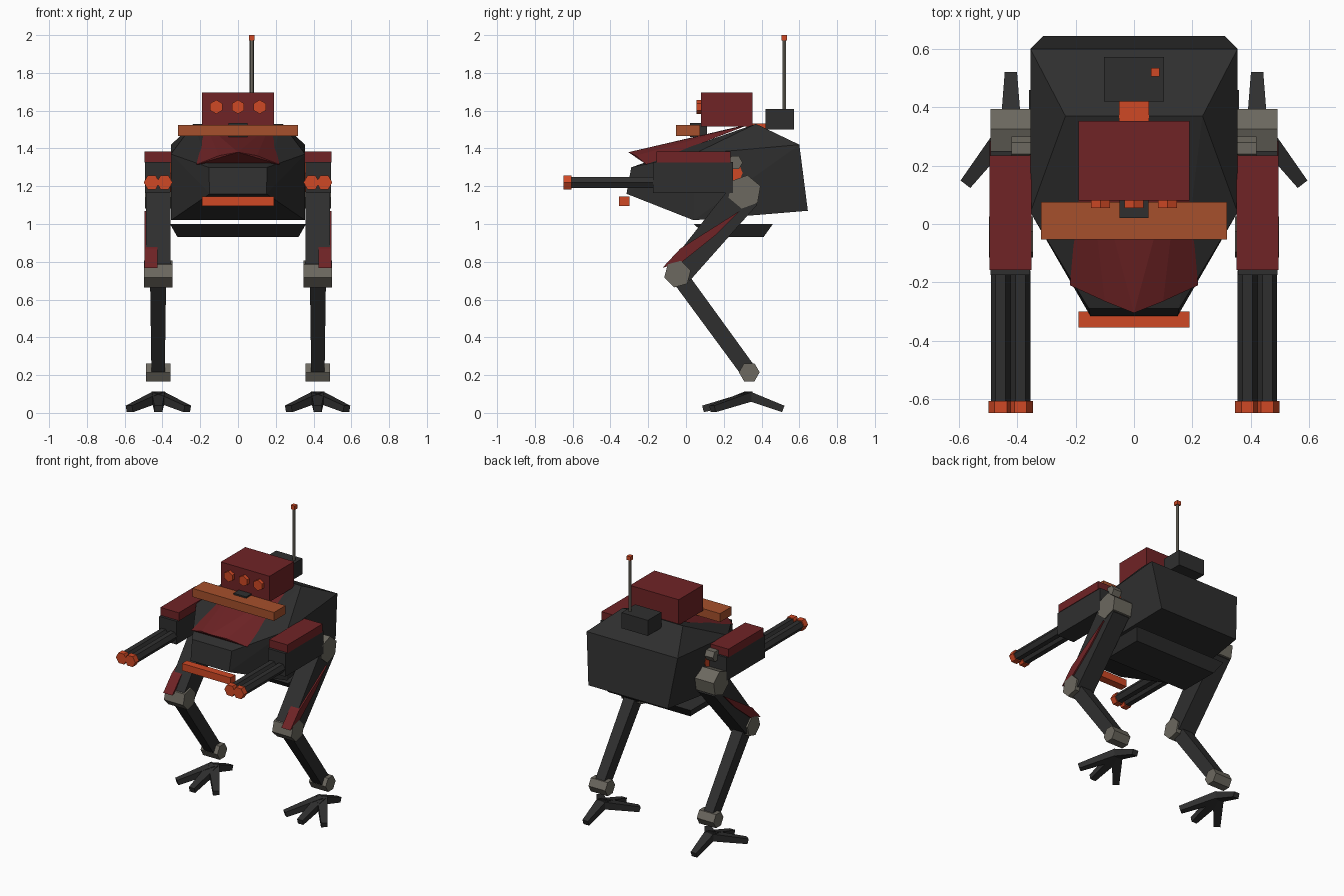
import bpy, bmesh, math
from mathutils import Vector

if "Cube" in bpy.data.objects:
    bpy.data.objects.remove(bpy.data.objects["Cube"])


def material(name, rgb):
    m = bpy.data.materials.new(name)
    m.diffuse_color = (*rgb, 1)
    m.use_nodes = True
    m.node_tree.nodes["Principled BSDF"].inputs["Base Color"].default_value = m.diffuse_color
    return m


DARK = material("dark_armour", (0.028, 0.028, 0.028))
RED = material("deep_red", (0.16, 0.017, 0.019))
ORANGE = material("bright_orange", (0.62, 0.065, 0.018))
RUST = material("rust_orange", (0.38, 0.08, 0.025))
GREY = material("joint_grey", (0.15, 0.14, 0.115))


def hull(name, pts, mat, mirror=False):
    """Convex solid around points, optionally mirrored across x = 0."""
    bm = bmesh.new()
    for p in pts:
        bm.verts.new(p)
    res = bmesh.ops.convex_hull(bm, input=bm.verts[:])
    junk = {g for g in res["geom_interior"] + res["geom_unused"] if isinstance(g, bmesh.types.BMVert)}
    bmesh.ops.delete(bm, geom=[v for v in junk if v.is_valid], context='VERTS')
    bmesh.ops.dissolve_limit(bm, angle_limit=0.01, verts=bm.verts[:], edges=bm.edges[:])
    bmesh.ops.recalc_face_normals(bm, faces=bm.faces[:])
    me = bpy.data.meshes.new(name)
    bm.to_mesh(me)
    bm.free()
    me.materials.append(mat)
    ob = bpy.data.objects.new(name, me)
    bpy.context.collection.objects.link(ob)
    if mirror:
        ob.modifiers.new("mirror", 'MIRROR').use_mirror_merge = False
    return ob


def both(pts):
    return [(s * x, y, z) for x, y, z in pts for s in (1, -1)]


def box(name, xs, ys, zs, mat, mirror=False):
    return hull(name, [(x, y, z) for x in xs for y in ys for z in zs], mat, mirror)


def prism(name, profile, x0, x1, mat, mirror=False):
    """Side profile (y, z) extruded along x."""
    return hull(name, [(x, y, z) for x in (x0, x1) for y, z in profile], mat, mirror)


def rod(name, a, b, r, mat, mirror=False, n=6, turn=0.0):
    """Straight n-sided cylinder from a to b."""
    a, b = Vector(a), Vector(b)
    d = (b - a).normalized()
    u = Vector((1, 0, 0)) if abs(d.x) < 0.5 else Vector((0, 1, 0))
    u = (u - d * u.dot(d)).normalized()
    v = d.cross(u)
    pts = []
    for i in range(n):
        t = 2 * math.pi * i / n + math.radians(turn)
        o = (u * math.cos(t) + v * math.sin(t)) * r
        pts += [a + o, b + o]
    return hull(name, pts, mat, mirror)


def beam(name, a, b, sa, sb, mat, mirror=False):
    """Tapered bar; sa and sb are (width, depth) at each end."""
    a, b = Vector(a), Vector(b)
    d = (b - a).normalized()
    u = d.cross(Vector((0, 0, 1))).normalized()
    v = u.cross(d)
    pts = [p + u * i * w / 2 + v * j * h / 2
           for p, (w, h) in ((a, sa), (b, sb)) for i in (1, -1) for j in (1, -1)]
    return hull(name, pts, mat, mirror)


# Main body and the tray below it
hull("body", both([(0.355, 0.60, 1.42), (0.31, 0.645, 1.07), (0.235, 0.37, 1.53),
                   (0.355, 0.04, 1.02), (0.355, 0.04, 1.37),
                   (0.155, -0.29, 1.30), (0.15, -0.315, 1.16)]), DARK)
hull("pelvis", both([(0.36, 0.04, 1.0), (0.36, 0.46, 1.0),
                     (0.32, 0.12, 0.93), (0.32, 0.41, 0.93)]), DARK)

# Faceted red cowl over the nose
hull("nose_cowl", [(0, -0.305, 1.38), (0, 0.34, 1.53)] +
     both([(0.10, -0.265, 1.362), (0.22, -0.21, 1.315), (0.17, 0.33, 1.525)]), RED)

# Head, lenses, brow bar, chin bar
box("head", (-0.19, 0.19), (0.08, 0.353), (1.515, 1.695), RED)
for i, x in enumerate((-0.115, 0, 0.115)):
    rod(f"lens_{i}", (x, 0.09, 1.62), (x, 0.055, 1.62), 0.037, ORANGE, turn=30)
box("neck", (-0.05, 0.05), (0.02, 0.11), (1.46, 1.535), DARK)
box("brow_bar", (-0.318, 0.318), (-0.053, 0.075), (1.465, 1.525), RUST)
box("chin_bar", (-0.19, 0.19), (-0.354, -0.30), (1.095, 1.145), ORANGE)

# Rear pack, glowing port and antenna
box("rear_pack", (-0.103, 0.103), (0.42, 0.572), (1.50, 1.61), DARK)
box("rear_port", (-0.052, 0.052), (0.32, 0.425), (1.46, 1.533), ORANGE)
rod("antenna", (0.073, 0.52, 1.60), (0.073, 0.52, 1.98), 0.011, GREY)
box("antenna_tip", (0.058, 0.088), (0.505, 0.535), (1.972, 2.0), ORANGE)

# Gun arms
rod("shoulder_disc", (0.28, 0.20, 1.27), (0.358, 0.20, 1.27), 0.10, ORANGE, True, 8)
rod("shoulder_axle", (0.33, 0.26, 1.325), (0.42, 0.26, 1.325), 0.04, GREY, True)
box("arm", (0.357, 0.492), (-0.175, 0.25), (1.165, 1.328), DARK, True)
box("arm_plate", (0.352, 0.496), (-0.157, 0.235), (1.325, 1.383), RED, True)
for i, x in enumerate((0.389, 0.457)):
    rod(f"barrel_{i}", (x, -0.16, 1.22), (x, -0.63, 1.22), 0.034, DARK, True)
    rod(f"muzzle_{i}", (x, -0.607, 1.22), (x, -0.648, 1.22), 0.042, ORANGE, True)

# Legs: hip, thigh with red guard, knee, shin, ankle
rod("hip", (0.345, 0.31, 1.17), (0.492, 0.31, 1.17), 0.09, GREY, True, turn=20)
prism("thigh", [(0.21, 1.165), (0.30, 1.235), (0.375, 1.10), (0.02, 0.70), (-0.09, 0.785)],
      0.357, 0.486, DARK, True)
prism("thigh_guard", [(-0.125, 0.768), (-0.03, 0.87), (0.285, 1.07), (0.155, 0.94), (-0.02, 0.80)],
      0.425, 0.496, RED, True)
rod("knee", (0.347, -0.045, 0.735), (0.497, -0.045, 0.735), 0.073, GREY, True, turn=15)
beam("shin", (0.423, -0.045, 0.735), (0.423, 0.335, 0.215), (0.085, 0.09), (0.07, 0.085), DARK, True)
rod("ankle", (0.357, 0.335, 0.215), (0.488, 0.335, 0.215), 0.055, GREY, True)

# Splayed feet: three front toes and one heel toe
for name, x, y in (("outer_toe", 0.575, 0.14), ("inner_toe", 0.268, 0.14),
                   ("middle_toe", 0.422, 0.09), ("heel_toe", 0.422, 0.515)):
    beam(name, (0.422, 0.335, 0.088), (x, y, 0.021), (0.07, 0.05), (0.042, 0.036), DARK, True)
